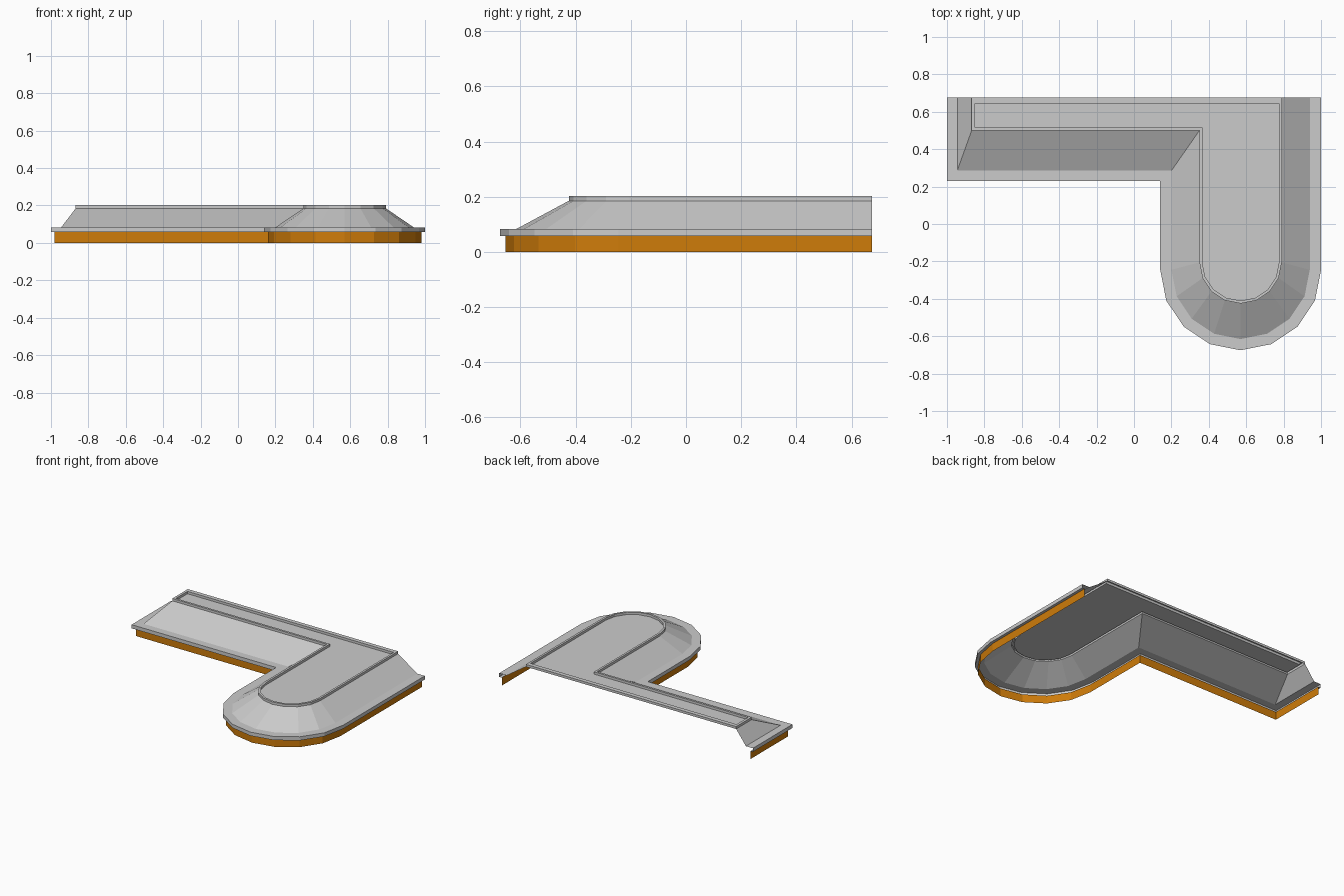
import bpy, bmesh, math

if "Cube" in bpy.data.objects:
    bpy.data.objects.remove(bpy.data.objects["Cube"])

BACK = 0.675
ARC_STEPS = 8


def material(name, rgb):
    m = bpy.data.materials.new(name)
    m.diffuse_color = (*rgb, 1)
    m.use_nodes = True
    m.node_tree.nodes["Principled BSDF"].inputs["Base Color"].default_value = m.diffuse_color
    return m


GREY = material("roof grey", (0.60, 0.60, 0.60))
ORANGE = material("wall orange", (0.62, 0.20, 0.003))


def outline(left, wing_y, inner, right, arc_y, back=BACK):
    """L-shaped plan with a round end, from back left round to back right."""
    r, cx = (right - inner) / 2, (right + inner) / 2
    pts = [(left, back), (left, wing_y), (inner, wing_y)]
    for i in range(ARC_STEPS + 1):
        a = math.pi * (1 + i / ARC_STEPS)
        pts.append((cx + r * math.cos(a), arc_y + r * math.sin(a)))
    return pts + [(right, back)]


def loft(name, rings, mat, closed=False, cap=False):
    """Skin a stack of (outline, z) rings, optionally filling the last one."""
    bm = bmesh.new()
    rows = [[bm.verts.new((x, y, z)) for x, y in pts] for pts, z in rings]
    n = len(rows[0])
    for lo, hi in zip(rows, rows[1:]):
        for i in range(n if closed else n - 1):
            j = (i + 1) % n
            bm.faces.new((lo[i], lo[j], hi[j], hi[i]))
    if cap:
        bm.faces.new(rows[-1])
    me = bpy.data.meshes.new(name)
    bm.to_mesh(me)
    bm.free()
    me.materials.append(mat)
    ob = bpy.data.objects.new(name, me)
    bpy.context.collection.objects.link(ob)
    return ob


# Plan outlines, from the eaves inwards
eave = outline(-1.0, 0.23, 0.14, 1.0, -0.245)
wall = outline(-0.98, 0.25, 0.16, 0.98, -0.245)
slope_foot = outline(-0.945, 0.285, 0.20, 0.94, -0.245)
slope_head = outline(-0.868, 0.50, 0.35, 0.79, -0.205)
curb_inner = outline(-0.85, 0.515, 0.365, 0.775, -0.205, 0.645)

# Low wall band under the eaves, open at the back
loft("wall_band", [(wall, 0), (wall, 0.057)], ORANGE)

# Projecting cornice: underside, face and top ledge
loft("cornice", [(wall, 0.057), (eave, 0.057), (eave, 0.083),
                 (slope_foot, 0.083)], GREY)

# Sloping roof sides
loft("roof_slope", [(slope_foot, 0.083), (slope_head, 0.185)], GREY)

# Raised curb around the recessed flat roof
loft("curb_and_flat_roof", [(slope_head, 0.185), (slope_head, 0.202),
                            (curb_inner, 0.202), (curb_inner, 0.185)],
     GREY, closed=True, cap=True)
